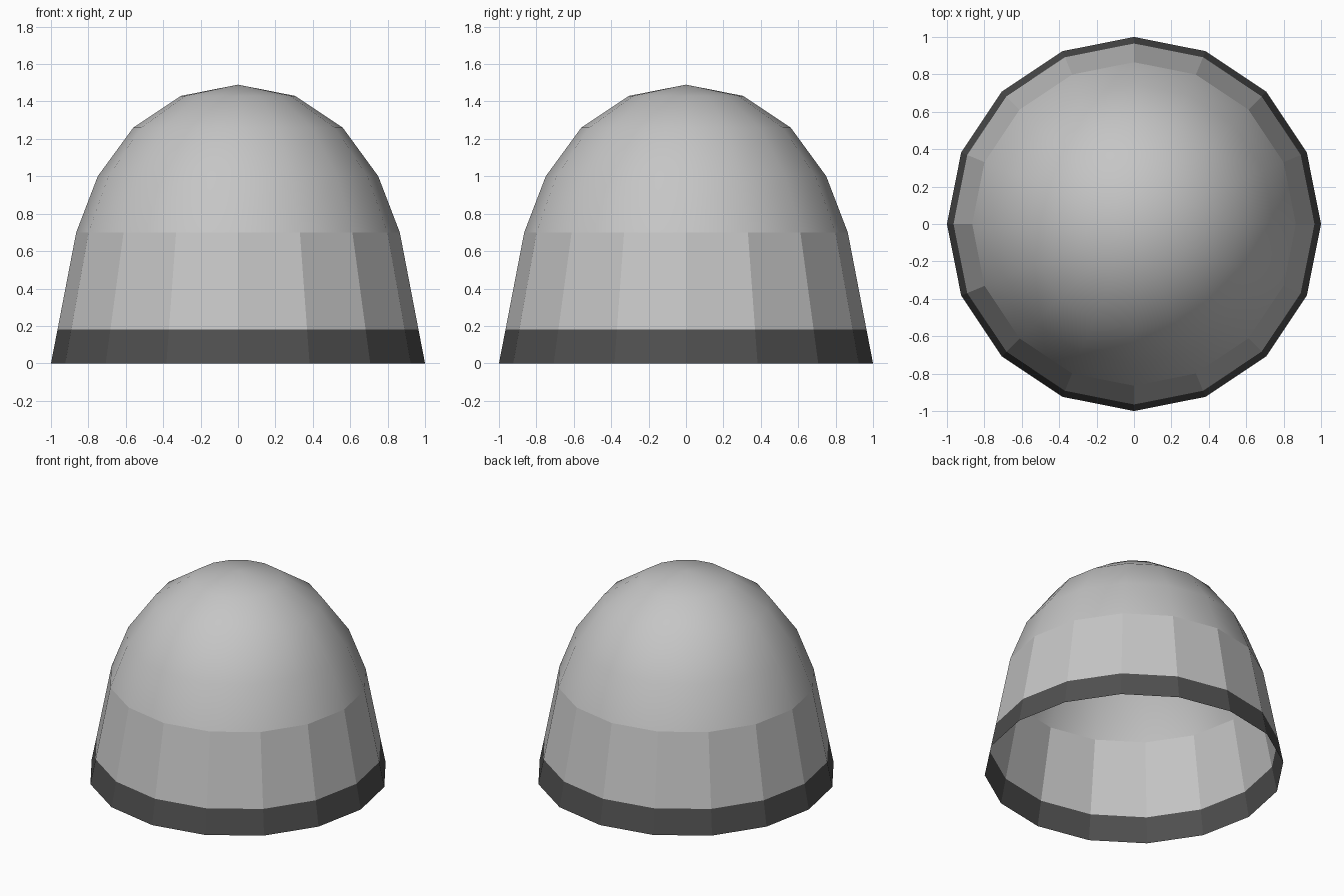
import bpy
import bmesh
from math import cos, sin, tau

SIDES = 16

old = bpy.data.objects.get("Cube")
if old:
    bpy.data.objects.remove(old, do_unlink=True)


def make_material(name, grey):
    mat = bpy.data.materials.new(name)
    mat.use_nodes = True
    colour = (grey, grey, grey, 1.0)
    mat.diffuse_color = colour
    mat.node_tree.nodes["Principled BSDF"].inputs["Base Color"].default_value = colour
    return mat


def lathe(name, profile, mat, smooth=False):
    """Turn (radius, height) points, listed bottom to top, into an open shell."""
    bm = bmesh.new()
    rings = []
    for r, z in profile:
        if r == 0:
            rings.append([bm.verts.new((0, 0, z))] * SIDES)
        else:
            rings.append([bm.verts.new((r * cos(tau * i / SIDES), r * sin(tau * i / SIDES), z))
                          for i in range(SIDES)])
    for low, high in zip(rings, rings[1:]):
        for i in range(SIDES):
            j = (i + 1) % SIDES
            corners = [low[i], low[j], high[j]]
            if high[i] is not high[j]:
                corners.append(high[i])
            bm.faces.new(corners).smooth = smooth
    mesh = bpy.data.meshes.new(name)
    bm.to_mesh(mesh)
    bm.free()
    mesh.materials.append(mat)
    obj = bpy.data.objects.new(name, mesh)
    bpy.context.collection.objects.link(obj)
    return obj


light_grey = make_material("light grey", 0.56)
dark_grey = make_material("dark grey", 0.08)

# Dark band round the open bottom
lathe("base_band", [(1.0, 0.0), (0.965, 0.18)], dark_grey)

# Faceted tapering wall
lathe("side_wall", [(0.965, 0.18), (0.865, 0.70)], light_grey)

# Smooth rounded cap
lathe("dome", [(0.865, 0.70), (0.75, 1.0), (0.56, 1.26), (0.305, 1.43), (0, 1.49)],
      light_grey, smooth=True)
